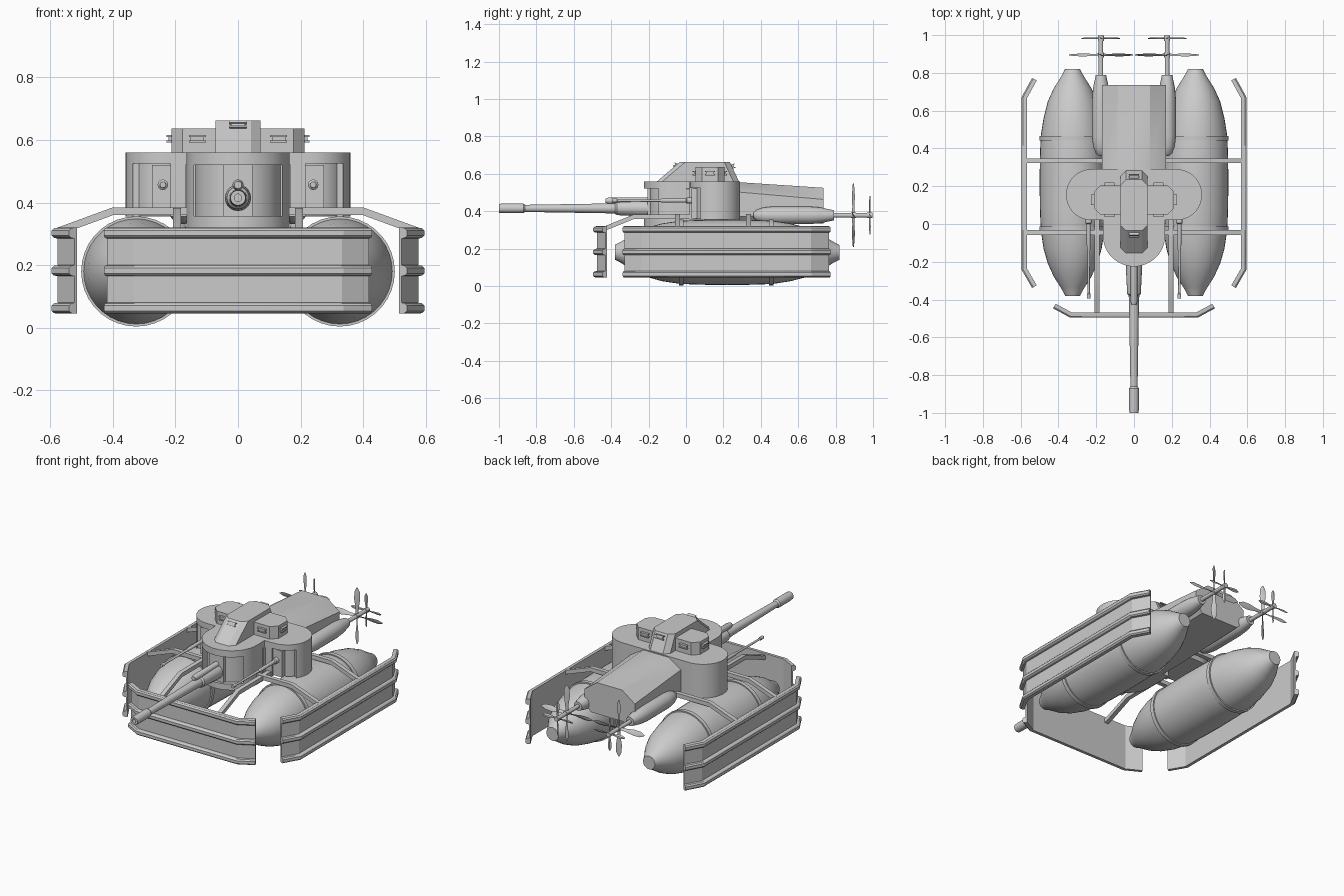
import bpy, bmesh
from math import sin, cos, pi, radians
from mathutils import Vector, Matrix

if "Cube" in bpy.data.objects:
    bpy.data.objects.remove(bpy.data.objects["Cube"])


def build(name, lofts, mirror=False):
    """One object from a list of lofts; each loft is a list of equal-length rings."""
    bm = bmesh.new()
    for rings in lofts:
        vs = [[bm.verts.new(p) for p in r] for r in rings]
        n = len(vs[0])
        for a, b in zip(vs, vs[1:]):
            for i in range(n):
                j = (i + 1) % n
                bm.faces.new((a[i], a[j], b[j], b[i]))
        bm.faces.new(vs[0])
        bm.faces.new(vs[-1])
    bmesh.ops.recalc_face_normals(bm, faces=bm.faces)
    me = bpy.data.meshes.new(name)
    bm.to_mesh(me)
    bm.free()
    ob = bpy.data.objects.new(name, me)
    bpy.context.collection.objects.link(ob)
    if mirror:
        ob.modifiers.new("mirror", 'MIRROR')
    return ob


def lathe(x, z, prof, n=24):
    """Rings around an axis along y; prof holds (y, radius)."""
    return [[(x + r * cos(2 * pi * i / n), y, z + r * sin(2 * pi * i / n))
             for i in range(n)] for y, r in prof]


def prism(pts, z0, z1):
    return [[(x, y, z) for x, y in pts] for z in (z0, z1)]


def arc(cx, cy, r, a0, a1, n):
    return [(cx + r * cos(radians(a0 + (a1 - a0) * i / n)),
             cy + r * sin(radians(a0 + (a1 - a0) * i / n))) for i in range(n + 1)]


def rect(x0, x1, y0, y1, c=0.0):
    if not c:
        return [(x0, y0), (x1, y0), (x1, y1), (x0, y1)]
    return [(x0 + c, y0), (x1 - c, y0), (x1, y0 + c), (x1, y1 - c),
            (x1 - c, y1), (x0 + c, y1), (x0, y1 - c), (x0, y0 + c)]


def bar(path, side, w, t):
    """Flat strap along a path, w wide along side, t thick in z."""
    s, u = Vector(side) * w / 2, Vector((0, 0, t / 2))
    return [[Vector(p) + a * s + b * u for a, b in ((-1, -1), (1, -1), (1, 1), (-1, 1))]
            for p in path]


# Floats with raised bands
build("float", [lathe(0.325, 0.18, [
    (-0.38, 0.04), (-0.35, 0.055), (-0.335, 0.064), (-0.28, 0.099), (-0.21, 0.131), (-0.13, 0.154),
    (-0.03, 0.169), (0.08, 0.173), (0.22, 0.175), (0.36, 0.173), (0.465, 0.169), (0.56, 0.154),
    (0.65, 0.131), (0.72, 0.099), (0.775, 0.064), (0.79, 0.055), (0.82, 0.04)], 36)], True)
for name, y in (("front_float_band", -0.025), ("rear_float_band", 0.455)):
    build(name, [lathe(0.325, 0.18, [(y - .012, .165), (y - .012, .176),
                                     (y + .012, .176), (y + .012, .165)], 36)], True)

# Ribbed guard plates
SECTION = [(0, 0.32), (0, 0.045)]
for z in (0.045, 0.165, 0.285):
    SECTION += [(0.009, z), (0.021, z + 0.002), (0.028, z + 0.009),
                (0.028, z + 0.026), (0.021, z + 0.033), (0.009, z + 0.035)]


def guard(path):
    pts = [Vector(p) for p in path]
    nor = [Vector(((b - a).y, -(b - a).x)).normalized() for a, b in zip(pts, pts[1:])]
    rings = []
    for i, p in enumerate(pts):
        a, b = nor[max(i - 1, 0)], nor[min(i, len(nor) - 1)]
        m = (a + b).normalized()
        m = m / m.dot(a)
        rings.append([(p.x + m.x * o, p.y + m.y * o, z) for o, z in SECTION])
    return rings


build("side_guard", [guard([(.515, -.325), (.567, -.235), (.567, .665), (.515, .76)])], True)
build("front_guard", [guard([(-.415, -.422), (-.33, -.468), (.33, -.468), (.415, -.422)])])

# Guard support arms
for name, y in (("front_side_arm", -0.045), ("rear_side_arm", 0.335)):
    build(name, [bar([(.575, y, .308), (.40, y, .372), (.1, y, .372)],
                     (0, 1, 0), .026, .025)], True)
build("front_arm", [bar([(.195, -.475, .295), (.195, -.44, .305), (.195, -.28, .37),
                         (.195, .06, .37)], (1, 0, 0), .026, .025)], True)


# Rear hull with chamfered, sloping deck
def hull_ring(y, top, shoulder, low):
    right = [(.085, top), (.17, shoulder), (.17, low + .05), (.125, low)]
    return [(x, y, z) for x, z in right] + [(-x, y, z) for x, z in reversed(right)]


build("hull", [[hull_ring(0.0, .557, .52, .32), hull_ring(.25, .557, .505, .32),
                hull_ring(.735, .525, .463, .335)]])

# Three-lobed fighting tower with gun embrasures cut out
outline = (arc(.225, .155, .135, -90, 90, 18) + arc(-.225, .155, .135, 90, 270, 18)
           + [(-.165, .02)] + arc(0, -.06, .165, 180, 360, 24) + [(.165, .02)])
tower = build("tower", [prism(outline, .355, .56)])
cutters = [build("embrasure_cutter", [prism(rect(-.14, .14, -.3, -.08), .3, .52)])]
for s in (-1, 1):
    xs = sorted((s * .215, s * .335))
    cutters.append(build("embrasure_cutter", [prism(rect(*xs, -.1, .09), .3, .525)]))
for c in cutters:
    c.hide_render = True
    m = tower.modifiers.new("cut", 'BOOLEAN')
    m.operation, m.object, m.solver = 'DIFFERENCE', c, 'EXACT'
deps = bpy.context.evaluated_depsgraph_get()
tower_mesh = bpy.data.meshes.new_from_object(tower.evaluated_get(deps))
tower.modifiers.clear()
tower.data = tower_mesh
for c in cutters:
    bpy.data.objects.remove(c)
build("main_gun_drum", [prism(arc(0, -.06, .138, 0, 345, 23), .32, .53)])
build("tower_base", [prism(arc(0, -.06, .165, 180, 360, 24) + [(.165, .1), (-.165, .1)], .32, .357)])
build("side_gun_drum", [prism(arc(.235, .155, .105, 0, 345, 23), .357, .54)], True)

# Main gun
build("main_gun_barrel", [lathe(0, .415, [
    (-.96, .012), (-1.0, .012), (-1.0, .024), (-.98, .026), (-.87, .026), (-.86, .019),
    (-.43, .026), (-.38, .028), (-.37, .036), (-.25, .042), (-.1, .042)], 20)])
build("recoil_cylinder", [lathe(0, .456, [(-.43, .012), (-.41, .018), (-.1, .018)], 14)])
build("mantlet_panel", [prism(rect(-.047, .047, -.206, -.1), .322, .52)])

# Side guns
build("side_gun", [lathe(.24, .457, [(-.395, .010), (-.37, .010), (-.365, .006), (-.14, .007),
                                    (-.13, .010), (.0, .011), (.005, .017), (.07, .017)], 12)], True)
build("side_gun_mount", [prism(rect(.20, .275, .03, .08), .36, .52)], True)

# Observation cupolas
build("centre_cupola", [[[(x, y, .555) for x, y in rect(-.072, .072, -.16, .285, .03)],
                         [(x, y, .662) for x, y in rect(-.072, .072, -.035, .235, .03)]]])
build("side_cupola", [prism(rect(.03, .213, .05, .205, .035), .555, .636)], True)


# Vision blocks: a hooded box with a recessed-looking slit
def vision_block(name, loc, yaw, tilt=0, mirror=True):
    mat = (Matrix.Translation(loc) @ Matrix.Rotation(radians(yaw), 4, 'Z')
           @ Matrix.Rotation(radians(tilt), 4, 'X'))
    lofts = []
    for w, d0, d1, z0, z1 in ((.027, -.012, .015, .006, .012), (.022, -.006, .015, -.007, .007),
                              (.027, -.012, .015, -.012, -.006)):
        lofts.append([[mat @ Vector(p) for p in r] for r in prism(rect(-w, w, d0, d1), z0, z1)])
    build(name, lofts, mirror)


vision_block("front_vision_block", (.13, .048, .604), 0)
vision_block("rear_vision_block", (.13, .207, .604), 180)
vision_block("side_vision_block", (.216, .128, .604), 90)
vision_block("centre_front_vision_block", (0, -.055, .645), 0, -30, False)
vision_block("centre_rear_vision_block", (0, .25, .64), 180, -15, False)

# Engine nacelles and shafts
PX, PZ = .175, .378
build("engine_nacelle", [lathe(PX, PZ, [(.36, .012), (.375, .028), (.41, .041), (.46, .047),
                                       (.66, .047), (.72, .042), (.79, .027), (.79, .012),
                                       (.998, .012)], 20)], True)


# Four-bladed propellers
def propeller(name, y, radius):
    lofts = [lathe(PX, PZ, [(y - .014, .015), (y + .014, .015)], 12)]
    for k in range(4):
        rot = Matrix.Translation((PX, y, PZ)) @ Matrix.Rotation(k * pi / 2, 4, 'Y')
        rings = []
        for f, w, tw in ((.05, .05, 50), (.3, .055, 40), (.6, .10, 28), (.85, .09, 20), (1, .025, 16)):
            m = rot @ Matrix.Translation((0, 0, f * radius)) @ Matrix.Rotation(radians(tw), 4, 'Z')
            w *= radius
            rings.append([m @ Vector(p) for p in ((-w, 0, 0), (0, -.003, 0), (w, 0, 0), (0, .003, 0))])
        lofts.append(rings)
    build(name, lofts, True)


propeller("large_propeller", .895, .17)
propeller("small_propeller", .983, .102)

# Smooth round surfaces, keep edges sharp
bpy.ops.object.select_all(action='DESELECT')
for ob in bpy.context.scene.objects:
    ob.select_set(True)
bpy.context.view_layer.objects.active = tower
bpy.ops.object.shade_smooth_by_angle(angle=radians(28))
